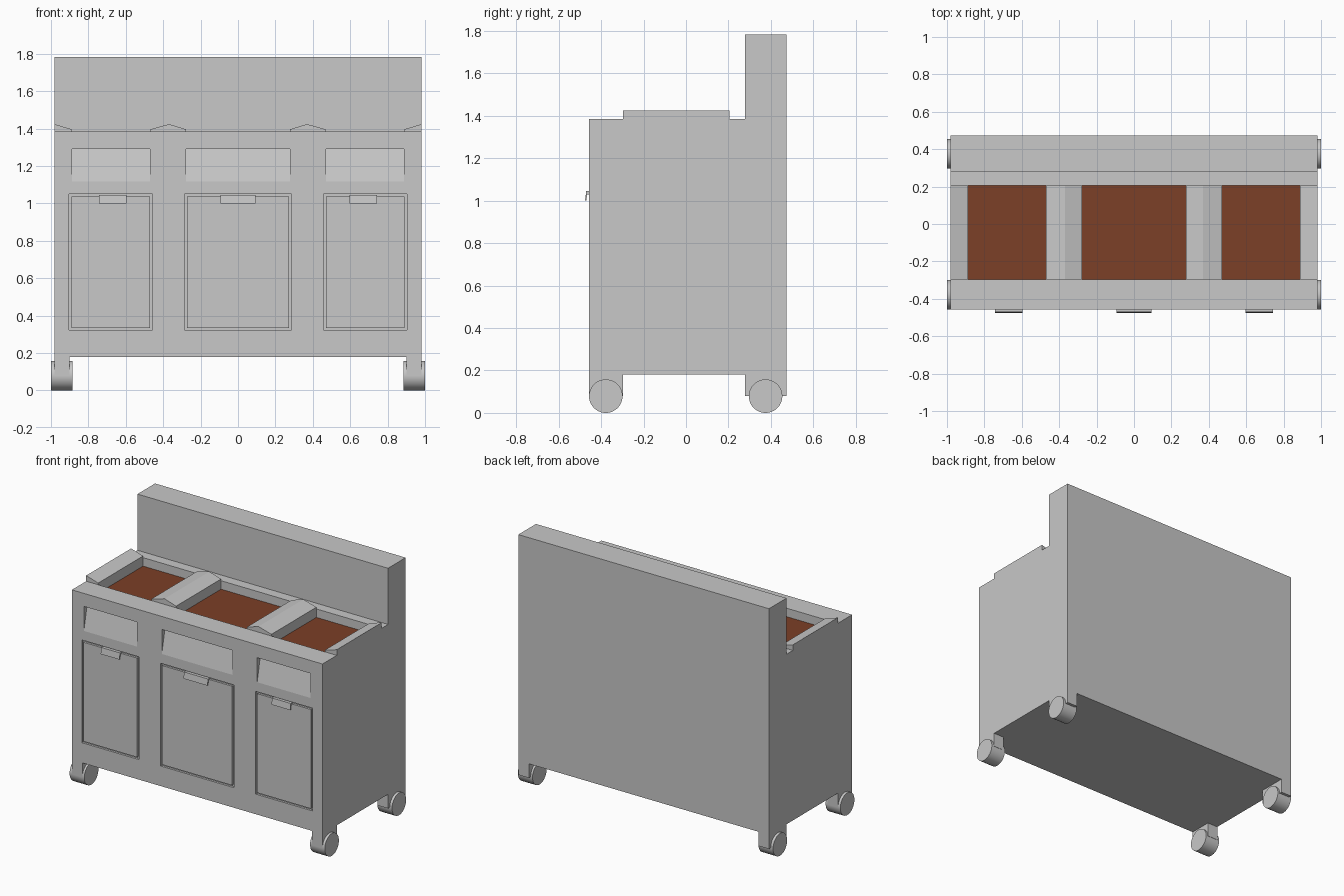
import bpy, bmesh, math
from mathutils import Vector

if "Cube" in bpy.data.objects:
    bpy.data.objects.remove(bpy.data.objects["Cube"])


def material(name, rgb):
    m = bpy.data.materials.new(name)
    m.diffuse_color = (*rgb, 1)
    m.use_nodes = True
    m.node_tree.nodes["Principled BSDF"].inputs["Base Color"].default_value = m.diffuse_color
    return m


GREY = material("light grey", (0.58, 0.58, 0.58))
BROWN = material("rust brown", (0.2, 0.05, 0.02))


def prism(name, pts, sweep, mat=GREY):
    """Sweep a flat 3D outline along a vector."""
    bm = bmesh.new()
    f = bm.faces.new([bm.verts.new(p) for p in pts])
    new = bmesh.ops.extrude_face_region(bm, geom=[f])["geom"]
    bmesh.ops.translate(bm, vec=Vector(sweep),
                        verts=[v for v in new if isinstance(v, bmesh.types.BMVert)])
    bmesh.ops.recalc_face_normals(bm, faces=bm.faces)
    me = bpy.data.meshes.new(name)
    bm.to_mesh(me)
    bm.free()
    me.materials.append(mat)
    ob = bpy.data.objects.new(name, me)
    bpy.context.collection.objects.link(ob)
    return ob


def box(name, x, y, z, mat=GREY):
    pts = [(x[0], y[0], z[0]), (x[1], y[0], z[0]), (x[1], y[1], z[0]), (x[0], y[1], z[0])]
    return prism(name, pts, (0, 0, z[1] - z[0]), mat)


def along_x(name, yz, x):
    return prism(name, [(x[0], a, b) for a, b in yz], (x[1] - x[0], 0, 0))


def along_y(name, xz, y):
    return prism(name, [(a, y[0], b) for a, b in xz], (0, y[1] - y[0], 0))


def cut(target, cutter):
    mod = target.modifiers.new("cut", 'BOOLEAN')
    mod.operation, mod.solver, mod.object = 'DIFFERENCE', 'EXACT', cutter
    bpy.context.view_layer.objects.active = target
    bpy.ops.object.modifier_apply(modifier=mod.name)
    bpy.data.objects.remove(cutter)


W, F, B, TOP = 0.982, -0.457, 0.474, 1.384   # half width, front, back, worktop
WELL_Y, FLOOR = (-0.297, 0.206), 1.32
bays = {"left": ((-0.888, -0.47), (-0.904, -0.457), (-0.743, -0.596)),
        "middle": ((-0.277, 0.277), (-0.287, 0.287), (-0.094, 0.094)),
        "right": ((0.47, 0.888), (0.457, 0.904), (0.596, 0.743))}

# Cabinet and backsplash as one side profile
cabinet = along_x("cabinet", [(F, 0.18), (B, 0.18), (B, 1.782), (0.277, 1.782),
                              (0.277, TOP), (F, TOP)], (-W, W))

for side, (well, door, grip) in bays.items():
    # Well in the worktop, sloped front panel, door opening
    cut(cabinet, box("well_cutter", well, WELL_Y, (FLOOR, 1.6)))
    cut(cabinet, along_x("panel_cutter", [(F, 1.118), (-0.42, 1.292), (-0.52, 1.292),
                                          (-0.52, 1.118)], well))
    cut(cabinet, box("door_cutter", door, (-0.6, F + 0.015), (0.322, 1.05)))
    # Brown well floor
    box(side + "_well_floor", well, WELL_Y, (FLOOR - 0.001, FLOOR + 0.004), BROWN)
    # Door with a narrow gap around it
    g = 0.013
    box(side + "_door", (door[0] + g, door[1] - g), (F, F + 0.02), (0.322 + g, 1.05 - g))
    # Hooked door handle
    along_x(side + "_handle", [(F + 0.014, 1.045), (-0.47, 1.045), (-0.476, 1.0),
                               (-0.47, 1.0), (-0.465, 1.03), (F + 0.014, 1.03)], grip)

# Ridges between and beside the wells
for s, side in ((-1, "left"), (1, "right")):
    along_y(side + "_divider", [(s * 0.277, TOP), (s * 0.277, 1.396), (s * 0.368, 1.424),
                                (s * 0.47, 1.396), (s * 0.47, TOP)], WELL_Y)
    along_y(side + "_end_ridge", [(s * 0.888, TOP), (s * 0.888, 1.396),
                                  (s * W, 1.424), (s * W, TOP)], WELL_Y)

# Corner legs and wheels
for s, side in ((-1, "left"), (1, "right")):
    for end, y, cy in (("front", (F, -0.297), -0.378), ("back", (0.277, B), 0.375)):
        box(f"{end}_{side}_leg", sorted((s * 0.9, s * W)), y, (0.08, 0.18))
        bpy.ops.mesh.primitive_cylinder_add(vertices=48, radius=0.079, depth=0.115,
                                            location=(s * 0.9425, cy, 0.079),
                                            rotation=(0, math.pi / 2, 0))
        wheel = bpy.context.object
        wheel.name = f"{end}_{side}_wheel"
        wheel.data.materials.append(GREY)
        bpy.ops.object.shade_smooth_by_angle(angle=math.radians(30))
